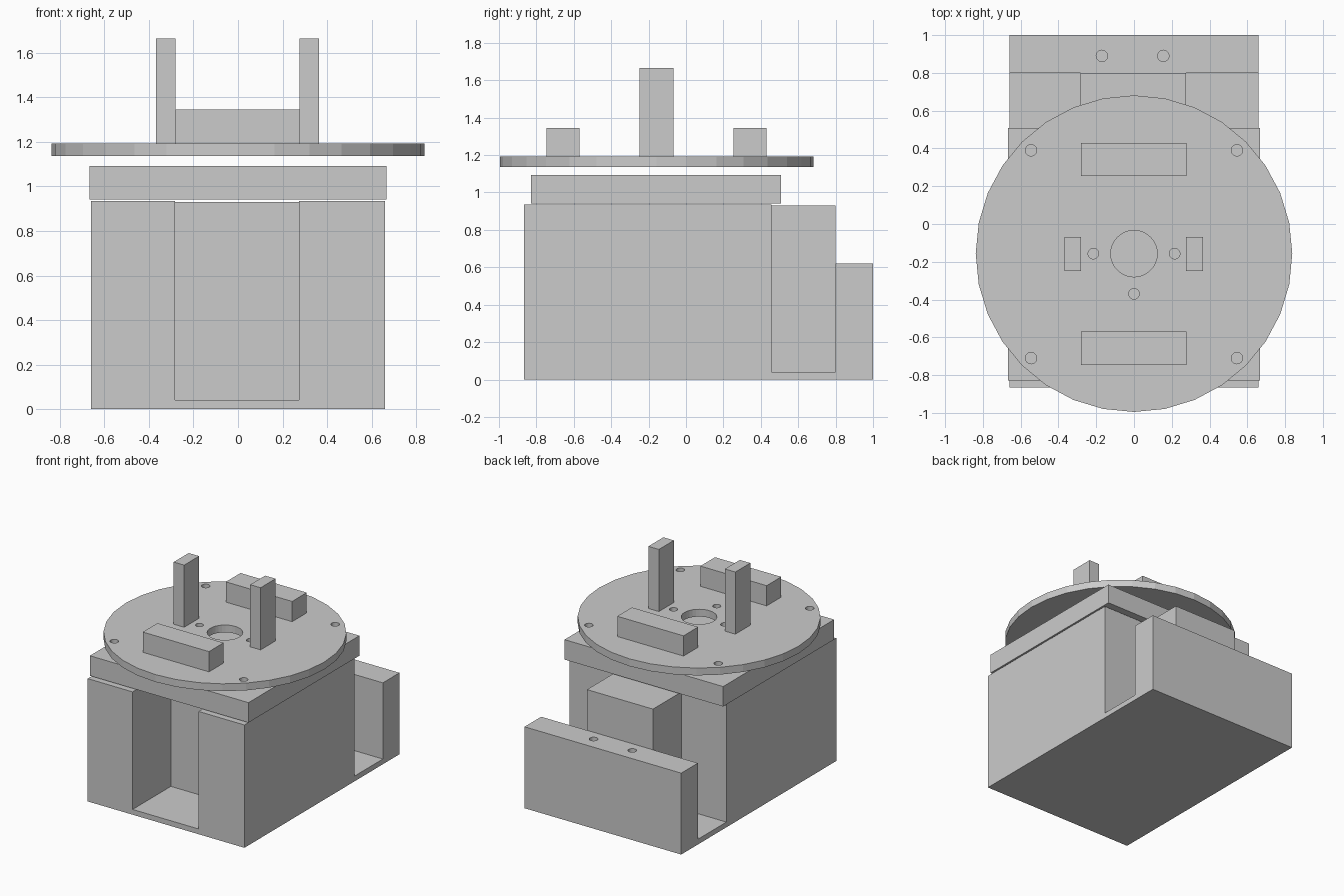
import bpy

if "Cube" in bpy.data.objects:
    bpy.data.objects.remove(bpy.data.objects["Cube"])


def box(name, x0, x1, y0, y1, z0, z1):
    bpy.ops.mesh.primitive_cube_add(
        size=1, location=((x0 + x1) / 2, (y0 + y1) / 2, (z0 + z1) / 2))
    ob = bpy.context.object
    ob.name = name
    ob.scale = (x1 - x0, y1 - y0, z1 - z0)
    bpy.ops.object.transform_apply(location=False, rotation=False, scale=True)
    return ob


def cylinder(name, x, y, z0, z1, r, sides=32):
    bpy.ops.mesh.primitive_cylinder_add(
        vertices=sides, radius=r, depth=z1 - z0, location=(x, y, (z0 + z1) / 2))
    ob = bpy.context.object
    ob.name = name
    return ob


def cut(target, cutters):
    # subtract each cutter, then discard it
    for c in cutters:
        c.hide_render = True
        bpy.context.view_layer.objects.active = target
        mod = target.modifiers.new("cut", 'BOOLEAN')
        mod.operation = 'DIFFERENCE'
        mod.solver = 'EXACT'
        mod.object = c
        bpy.ops.object.modifier_apply(modifier=mod.name)
        bpy.data.objects.remove(c, do_unlink=True)


# Housing: block with a lengthwise channel, a cross slot and a low rear wall
housing = box("housing", -0.66, 0.66, -0.865, 1.0, 0, 0.935)
cut(housing, [
    box("channel_cutter", -0.282, 0.274, -1.2, 0.6, 0.04, 1.2),
    box("cross_slot_cutter", -1, 1, 0.457, 0.80, 0.04, 1.3),
    box("rear_step_cutter", -1.1, 1.1, 0.7, 1.2, 0.62, 1.4),
    cylinder("bolt_hole_cutter", -0.17, 0.89, 0.42, 0.8, 0.03),
    cylinder("bolt_hole_cutter", 0.155, 0.89, 0.42, 0.8, 0.03),
])

# Motor block resting in the channel, reaching back to the rear wall
box("motor_block", -0.282, 0.274, -0.405, 0.80, 0.04, 0.93)

# Lid plate floating just above the housing
box("lid", -0.668, 0.668, -0.828, 0.507, 0.941, 1.093)

# Round turntable with centre hole and screw holes
CY = -0.157
turntable = cylinder("turntable", 0, CY, 1.136, 1.192, 0.838)
holes = [(0, CY, 0.123), (0, -0.37, 0.028)]
for s in (-1, 1):
    holes += [(s * 0.215, CY, 0.028), (s * 0.545, 0.39, 0.03), (s * 0.545, -0.71, 0.03)]
cut(turntable, [cylinder("hole_cutter", x, y, 1.1, 1.25, r) for x, y, r in holes])

# Tall posts left and right
box("left_post", -0.368, -0.28, -0.248, -0.068, 1.192, 1.665)
box("right_post", 0.276, 0.364, -0.248, -0.068, 1.192, 1.665)

# Low bars front and back
box("front_bar", -0.28, 0.278, -0.746, -0.57, 1.192, 1.346)
box("back_bar", -0.28, 0.278, 0.254, 0.43, 1.192, 1.346)
